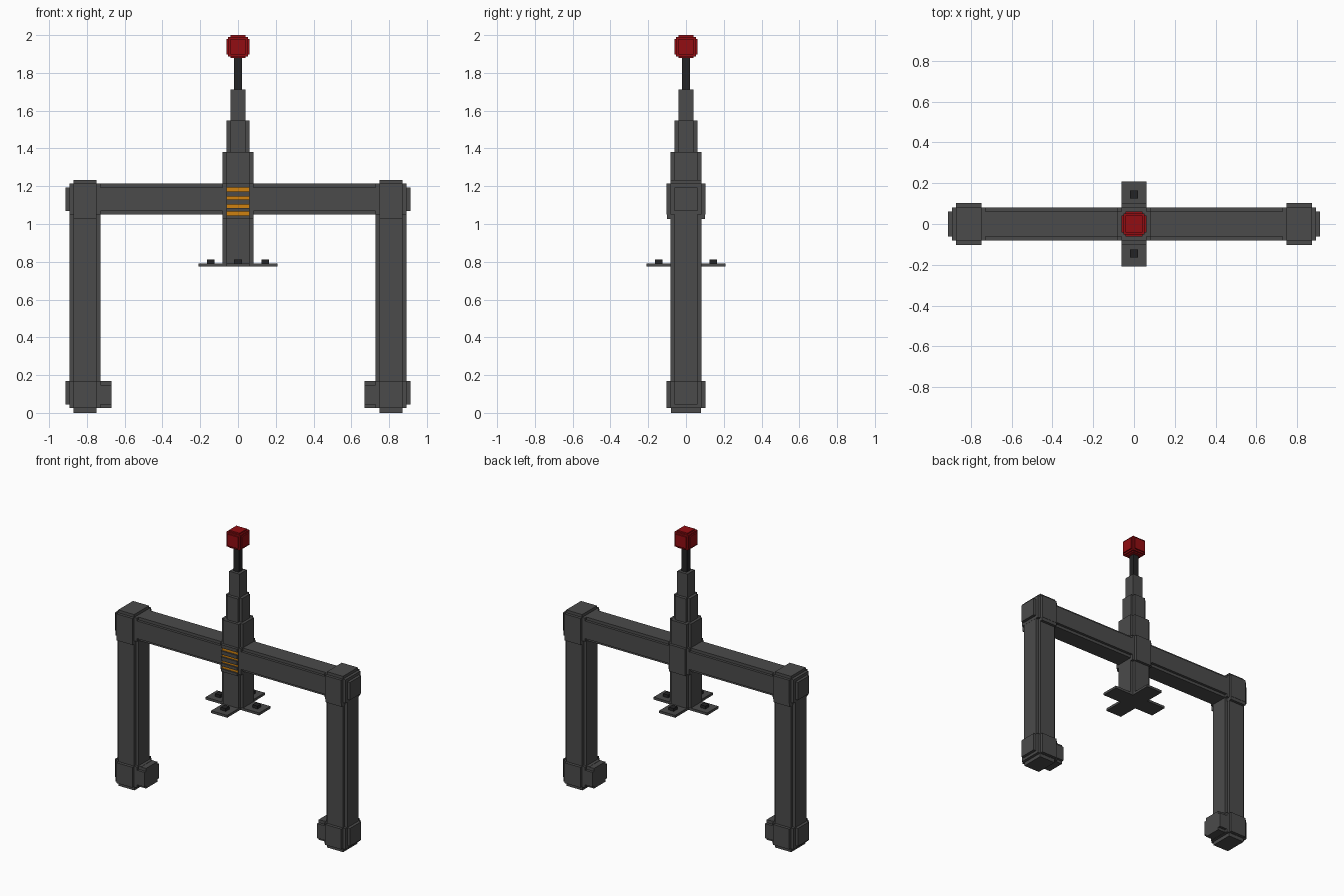
import bpy, bmesh
from mathutils import Vector

if "Cube" in bpy.data.objects:
    bpy.data.objects.remove(bpy.data.objects["Cube"])


def material(name, rgb):
    m = bpy.data.materials.new(name)
    m.diffuse_color = (*rgb, 1)
    m.use_nodes = True
    m.node_tree.nodes["Principled BSDF"].inputs["Base Color"].default_value = m.diffuse_color
    return m


GREY = material("dark grey metal", (0.07, 0.07, 0.07))
BLACK = material("black metal", (0.017, 0.017, 0.018))
RED = material("red", (0.29, 0.004, 0.006))
ORANGE = material("orange", (0.62, 0.22, 0.005))


def boxes(name, mat, *extents):
    """One object from boxes given as (x0, x1, y0, y1, z0, z1)."""
    bm = bmesh.new()
    for x0, x1, y0, y1, z0, z1 in extents:
        lo, hi = Vector((x0, y0, z0)), Vector((x1, y1, z1))
        for v in bmesh.ops.create_cube(bm, size=1)["verts"]:
            v.co = (lo + hi) / 2 + v.co * (hi - lo)
    mesh = bpy.data.meshes.new(name)
    bm.to_mesh(mesh)
    bm.free()
    mesh.materials.append(mat)
    ob = bpy.data.objects.new(name, mesh)
    bpy.context.collection.objects.link(ob)
    return ob


def post(x, r, z0, z1, step=0.02):
    """Upright bar with notched corners."""
    s = r - step
    return [(x - r, x + r, -s, s, z0, z1), (x - s, x + s, -r, r, z0, z1)]


def knuckle(x, z, r=0.102, m=0.082, s=0.062):
    """Stepped block made of crossing boxes."""
    return [(x - r, x + r, -s, s, z - s, z + s),
            (x - s, x + s, -r, r, z - m, z + m),
            (x - s, x + s, -m, m, z - r, z + r),
            (x - m, x + m, -m, m, z - m, z + m)]


LEG_X, BEAM_Z = 0.81, 1.132

# Crossbeam with notched edges
boxes("crossbeam", GREY,
      (-LEG_X, LEG_X, -0.08, 0.08, BEAM_Z - 0.062, BEAM_Z + 0.062),
      (-LEG_X, LEG_X, -0.062, 0.062, BEAM_Z - 0.082, BEAM_Z + 0.082))

# Legs, corner joints and feet on both sides
for side, sx in (("left", -1), ("right", 1)):
    x = sx * LEG_X
    boxes(side + "_leg", GREY, *post(x, 0.081, 0.1, 1.1))
    boxes(side + "_corner_joint", GREY, *knuckle(x, BEAM_Z),
          (x - 0.062, x + 0.062, -0.1, 0.1, 1.027, 1.2))
    boxes(side + "_foot", GREY,
          (x - 0.102, x + 0.102, -0.062, 0.062, 0.045, 0.17),
          (x - 0.062, x + 0.062, -0.102, 0.102, 0.027, 0.17),
          (x - 0.062, x + 0.062, -0.08, 0.08, 0, 0.17),
          (x - 0.082, x + 0.082, -0.082, 0.082, 0.025, 0.17))
    a, b = sorted((x, sx * 0.67))
    boxes(side + "_toe", GREY,
          (a, b, -0.062, 0.062, 0.027, 0.168),
          (a, b, -0.08, 0.08, 0.045, 0.147))

# Telescoping tower
boxes("tower_base", GREY, *post(0, 0.081, 0.785, 1.38))
boxes("tower_middle", GREY, *post(0, 0.062, 1.38, 1.547))
boxes("tower_top", GREY, (-0.04, 0.04, -0.04, 0.04, 1.547, 1.712))
boxes("rod", BLACK, (-0.02, 0.02, -0.02, 0.02, 1.712, 1.89))

# Red knob from three crossing boxes
p, q = 0.061, 0.041
boxes("knob", RED,
      (-p, p, -q, q, 1.939 - q, 1.939 + q),
      (-q, q, -p, p, 1.939 - q, 1.939 + q),
      (-q, q, -q, q, 1.939 - p, 1.939 + p),
      (-0.052, 0.052, -0.052, 0.052, 1.939 - 0.052, 1.939 + 0.052))

# Centre block with a slatted vent at the front
boxes("centre_block", GREY,
      (-0.062, 0.062, -0.09, 0.1, 1.027, 1.215),
      (-0.081, 0.081, -0.081, 0.081, 1.03, 1.215))
boxes("vent_glow", ORANGE, (-0.062, 0.062, -0.091, -0.09, 1.04, 1.2))
slats = [(1.027, 1.046), (1.065, 1.086), (1.102, 1.129), (1.146, 1.171), (1.192, 1.215)]
boxes("vent_slats", GREY, *[(-0.062, 0.062, -0.101, -0.09, a, b) for a, b in slats])

# Cross-shaped base plate with four bolts
boxes("base_plate", GREY,
      (-0.208, 0.208, -0.062, 0.062, 0.775, 0.792),
      (-0.062, 0.062, -0.208, 0.208, 0.775, 0.792))
boxes("bolts", BLACK, *[(x - 0.02, x + 0.02, y - 0.02, y + 0.02, 0.79, 0.812)
                        for x, y in ((0.145, 0), (-0.145, 0), (0, 0.145), (0, -0.145))])
